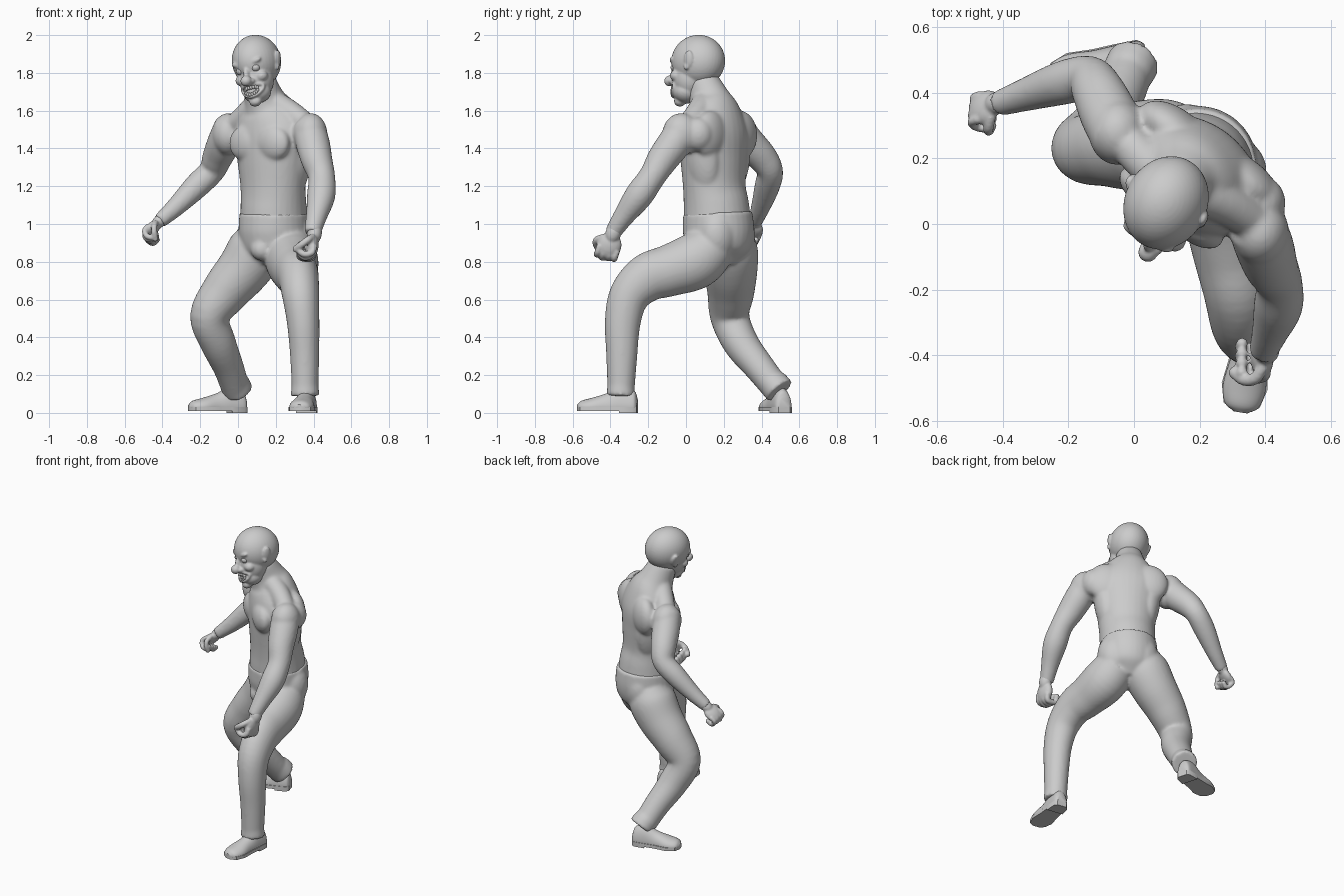
import bpy, bmesh, math
from mathutils import Vector, Matrix

if "Cube" in bpy.data.objects:
    bpy.data.objects.remove(bpy.data.objects["Cube"])

clay = bpy.data.materials.new("clay_grey")
clay.use_nodes = True
clay.diffuse_color = (0.6, 0.6, 0.6, 1)
clay.node_tree.nodes["Principled BSDF"].inputs["Base Color"].default_value = (0.6, 0.6, 0.6, 1)


def frame(origin, yaw, roll=0):
    return (Matrix.Translation(origin) @ Matrix.Rotation(math.radians(yaw), 4, 'Z')
            @ Matrix.Rotation(math.radians(roll), 4, 'Y'))


def ball(bm, centre, radii, base=Matrix(), tilt=0):
    m = (base @ Matrix.Translation(centre) @ Matrix.Rotation(math.radians(tilt), 4, 'Y')
         @ Matrix.Diagonal((*radii, 1)))
    bmesh.ops.create_uvsphere(bm, u_segments=40, v_segments=24, radius=1, matrix=m)


def smooth_path(points, steps=5):
    """Catmull-Rom through stations of position and two radii."""
    p = [Vector(q) for q in points]
    p = [p[0] * 2 - p[1]] + p + [p[-1] * 2 - p[-2]]
    out = []
    for a, b, c, d in zip(p, p[1:], p[2:], p[3:]):
        for k in range(steps):
            t = k / steps
            out.append((b * 2 + (c - a) * t + (a * 2 - b * 5 + c * 4 - d) * t * t
                        + (b * 3 - a - c * 3 + d) * t ** 3) * 0.5)
    return out + [p[-2]]


def loft(bm, points, side=(1, -1, 0), n=32):
    path = smooth_path([q if len(q) == 5 else (*q, q[3]) for q in points])
    rings = []
    for i, s in enumerate(path):
        a, b = path[max(i - 1, 0)], path[min(i + 1, len(path) - 1)]
        tangent = (Vector(b[:3]) - Vector(a[:3])).normalized()
        v = tangent.cross(Vector(side)).normalized()
        u = v.cross(tangent)
        angles = [math.tau * k / n for k in range(n)]
        rings.append([bm.verts.new(Vector(s[:3]) + u * math.cos(t) * s[3] + v * math.sin(t) * s[4])
                      for t in angles])
    for r, q in zip(rings, rings[1:]):
        for k in range(n):
            bm.faces.new((r[k], r[(k + 1) % n], q[(k + 1) % n], q[k]))
    bm.faces.new(rings[0])
    bm.faces.new(rings[-1])
    return [v for r in rings for v in r]


def finish(bm, name, voxel=0, relax=4):
    bmesh.ops.recalc_face_normals(bm, faces=bm.faces)
    me = bpy.data.meshes.new(name)
    bm.to_mesh(me)
    bm.free()
    me.materials.append(clay)
    ob = bpy.data.objects.new(name, me)
    bpy.context.collection.objects.link(ob)
    if voxel:
        mod = ob.modifiers.new("fuse", 'REMESH')
        mod.mode, mod.voxel_size, mod.use_smooth_shade = 'VOXEL', voxel, True
        mod = ob.modifiers.new("relax", 'SMOOTH')
        mod.factor, mod.iterations = 0.5, relax
    else:
        bpy.ops.object.select_all(action='DESELECT')
        ob.select_set(True)
        bpy.context.view_layer.objects.active = ob
        bpy.ops.object.shade_smooth_by_angle(angle=math.radians(40))


CHEST = frame((0.175, 0.135, 0), -36)
LEFT = CHEST.to_3x3() @ Vector((1, 0, 0))

# Torso, neck and arms
bm = bmesh.new()
loft(bm, [(.19, .167, 1.0, .178, .18), (.188, .16, 1.1, .176, .172), (.185, .15, 1.2, .179, .159),
          (.183, .147, 1.35, .2, .164), (.18, .147, 1.48, .222, .164), (.162, .142, 1.59, .165, .14),
          (.14, .124, 1.66, .108, .112), (.112, .085, 1.76, .082, .087)], LEFT)
for s in (-1, 1):
    ball(bm, (s * .085, -.105, 1.43), (.105, .055, .096), CHEST, s * 12)   # pectoral
    ball(bm, (s * .13, .09, 1.47), (.125, .07, .13), CHEST)                # shoulder blade
    ball(bm, (s * .135, .04, 1.34), (.072, .1, .2), CHEST, s * 8)          # lat
    ball(bm, (s * .055, .09, 1.25), (.07, .066, .28), CHEST)               # spine muscle
# Trapezius ridges and deltoids
loft(bm, [(.15, .11, 1.66, .07), (.275, .065, 1.59, .065), (.38, .0, 1.51, .06)])
loft(bm, [(.12, .12, 1.65, .07), (.03, .2, 1.56, .065), (-.04, .27, 1.5, .06)])
ball(bm, (.385, -.025, 1.475), (.088, .1, .112))
ball(bm, (-.05, .28, 1.475), (.088, .1, .112))
# Rear of the left shoulder, pulled forward with the arm
ball(bm, (.392, .065, 1.475), (.07, .08, .09))
# Left arm, then right arm
loft(bm, [(.37, .0, 1.52, .085), (.395, -.06, 1.43, .09), (.417, -.125, 1.34, .083), (.443, -.18, 1.25, .071),
          (.44, -.25, 1.15, .075), (.415, -.33, 1.04, .056), (.393, -.39, .95, .043)])
loft(bm, [(-.04, .26, 1.52, .085), (-.075, .33, 1.43, .088), (-.11, .405, 1.35, .08), (-.14, .445, 1.28, .069),
          (-.22, .43, 1.2, .067), (-.33, .395, 1.09, .051), (-.415, .367, 1.015, .039)])
finish(bm, "torso_and_arms", .01, 7)


# Fists with curled fingers and a thumb
def fist(name, wrist, direction, thumb_side, flip, size):
    d = Vector(direction).normalized()
    n = d.cross(Vector(thumb_side)).normalized() * flip
    s = n.cross(d) * flip
    m = Matrix((s, n, d)).transposed().to_4x4() @ Matrix.Scale(size, 4)
    m.translation = Vector(wrist)
    bm = bmesh.new()
    ball(bm, (0, .005, .06), (.056, .03, .062), m)
    ball(bm, (0, 0, .0), (.036, .034, .05), m)

    def finger(points, r):
        r *= size
        loft(bm, [(*(m @ Vector(p)), r) for p in points], s + n * .3, 10)
        ball(bm, m @ Vector(points[-1]), (r, r, r))

    for k in range(4):
        x = (k - 1.5) * .027
        reach = .125 - .006 * abs(k - 2)
        finger([(x, -.005, .07), (x, .0, .105), (x, .03, reach), (x, .058, .105), (x, .058, .075)], .0155)
    finger([(.035, .005, .03), (.062, .025, .055), (.058, .052, .08), (.035, .075, .095)], .0165)
    finish(bm, name, .006, 3)


fist("left_fist", (.405, -.385, .95), (-.1, -.3, -.9), (0, -.9, .35), 1, 1.15)
fist("right_fist", (-.415, .37, 1.015), (-.7, -.2, -.6), (-.1, -.95, .4), -1, .97)

# Trousers
bm = bmesh.new()
loft(bm, [(.195, .16, .79, .1, .1), (.19, .165, .86, .165, .165), (.19, .172, .95, .185, .19),
          (.19, .167, 1.06, .181, .186)], LEFT)
loft(bm, [(.26, .15, .89, .13, .13), (.285, .05, .805, .14, .15), (.302, -.09, .753, .122, .137),
          (.32, -.205, .715, .108, .128), (.332, -.3, .62, .098, .108), (.345, -.335, .48, .086, .095),
          (.353, -.34, .3, .077, .082), (.355, -.345, .09, .069, .07)], (1, 0, 0))
loft(bm, [(.13, .22, .93, .13), (.095, .23, .86, .15), (.03, .237, .76, .142), (-.07, .237, .64, .125),
          (-.15, .232, .51, .104), (-.105, .29, .37, .094), (-.05, .39, .24, .081), (-.01, .485, .12, .074)])
for s in (-1, 1):
    ball(bm, (s * .08, .1, .94), (.11, .1, .14), CHEST)                    # seat
ball(bm, (.01, -.095, .865), (.06, .06, .06), CHEST)                       # fly
# Folded trouser hems
loft(bm, [(.355, -.345, .14, .072), (.355, -.345, .09, .077)])
loft(bm, [(-.02, .46, .16, .078), (0, .497, .115, .082)])
finish(bm, "trousers", .01, 8)


# Shoes
def shoe(name, heel, toe):
    h, t = Vector((*heel, 0)), Vector((*toe, 0))
    side = (t - h).normalized().cross(Vector((0, 0, 1)))
    shape = [(.0, .03, .05), (.06, .046, .09), (.28, .052, .11), (.5, .056, .075),
             (.75, .066, .05), (.93, .052, .034), (1, .02, .014)]
    bm = bmesh.new()
    for v in loft(bm, [(*(h.lerp(t, k) + Vector((0, 0, .03))), w, z) for k, w, z in shape], side):
        v.co.z = max(v.co.z, .025)

    def slab(part, z0, z1):
        rim = [h.lerp(t, k) + side * w * 1.07 for k, w in part]
        rim += [h.lerp(t, k) - side * w * 1.07 for k, w in reversed(part)]
        face = bm.faces.new([bm.verts.new(p + Vector((0, 0, z0))) for p in rim])
        new = bmesh.ops.extrude_face_region(bm, geom=[face])["geom"]
        bmesh.ops.translate(bm, vec=(0, 0, z1 - z0), verts=[v for v in new if isinstance(v, bmesh.types.BMVert)])

    outline = [(k, w) for k, w, z in shape]
    slab(outline, .01, .032)
    slab(outline[:3], 0, .014)
    finish(bm, name)


shoe("left_shoe", (.375, -.258), (.325, -.575))
shoe("right_shoe", (.04, .52), (-.26, .432))

# Head: skull, face, jaw, chin, nose, brows, cheeks, nostrils, ears and lips
HEAD = frame((.098, .06, 1.85), -28, -12)
bm = bmesh.new()
ball(bm, (0, .004, .012), (.125, .147, .14), HEAD)
ball(bm, (0, -.035, -.075), (.095, .095, .115), HEAD)
ball(bm, (0, -.05, -.155), (.075, .07, .06), HEAD)
ball(bm, (-.004, -.085, -.205), (.034, .03, .027), HEAD)
ball(bm, (0, -.125, -.06), (.017, .03, .04), HEAD)
ball(bm, (0, -.155, -.095), (.03, .03, .029), HEAD)
for s in (-1, 1):
    ball(bm, (s * .05, -.112, .0), (.04, .022, .017), HEAD, -s * 18)
    ball(bm, (s * .06, -.085, -.08), (.034, .034, .03), HEAD)
    ball(bm, (s * .024, -.13, -.1), (.015, .018, .015), HEAD)
    ball(bm, (s * .125, .012, .0), (.012, .026, .045), HEAD, s * 12)
    ball(bm, (s * .119, .0, -.04), (.01, .015, .02), HEAD)


def mouth_point(angle, scale=1.0, out=0.0):
    x, z = .064 * scale * math.cos(angle), .03 * scale * math.sin(angle)
    return Vector((x, -.124 - out + 8 * x * x, -.15 + z + 4 * x * x))


for k in range(40):
    ball(bm, mouth_point(math.tau * k / 40), (.01, .01, .008), HEAD)
finish(bm, "head", .006, 5)

# Eyes
bm = bmesh.new()
for s in (-1, 1):
    ball(bm, (s * .046, -.106, -.032), (.024, .024, .022), HEAD)
finish(bm, "eyes")

# Two rows of teeth
bm = bmesh.new()
for row in (-1, 1):
    for k in range(8):
        a = row * math.pi * (k + 1) / 9
        ball(bm, mouth_point(a, .62, .002), (.0075, .009, .011), HEAD)
finish(bm, "teeth")
